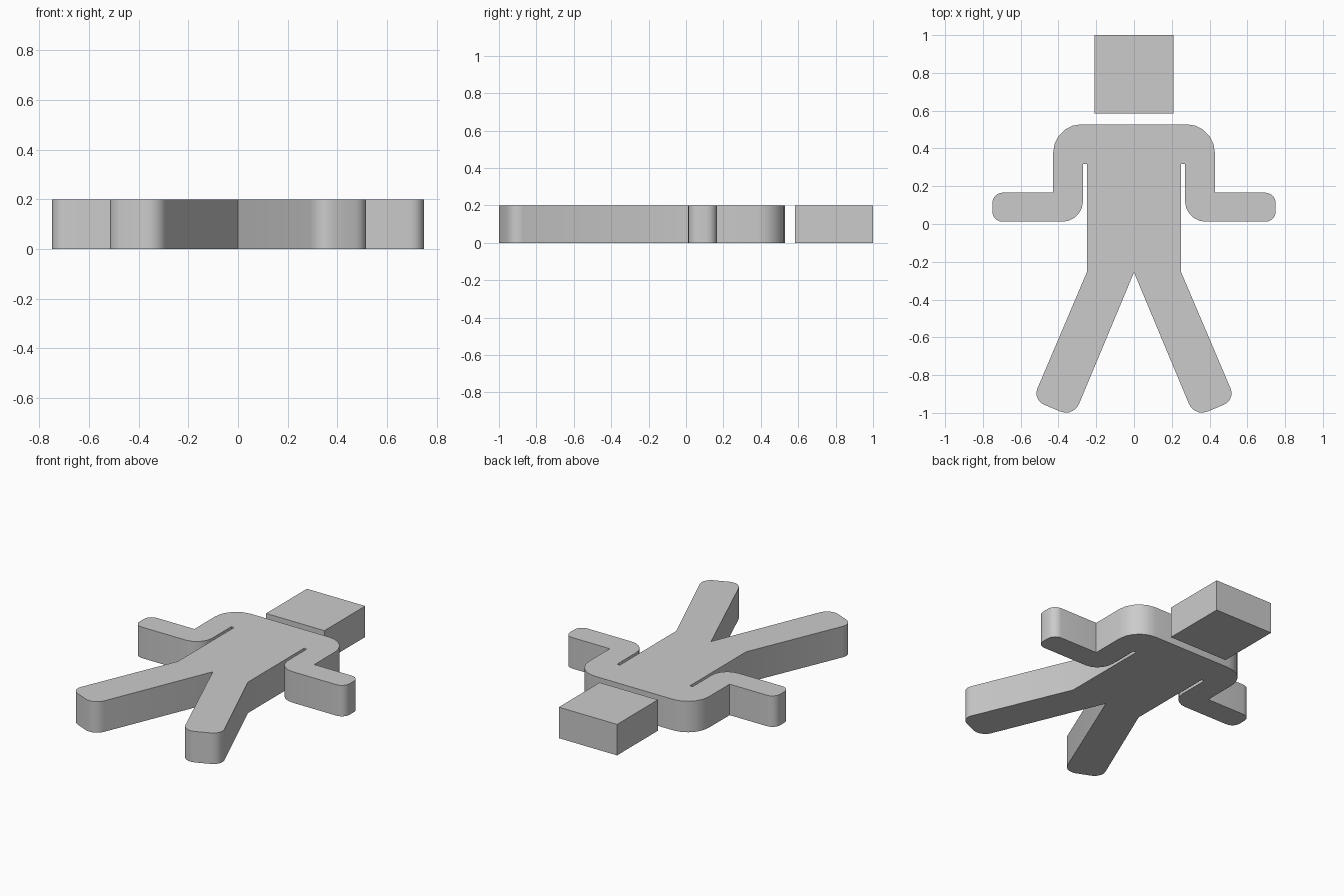
import bpy, bmesh
from math import sin, tan, pi
from mathutils import Vector

if "Cube" in bpy.data.objects:
    bpy.data.objects.remove(bpy.data.objects["Cube"])

HEIGHT = 0.2


def rounded(corners, segments=5):
    """Replace each (x, y, radius) corner with a fillet arc."""
    points = []
    n = len(corners)
    for i, (x, y, r) in enumerate(corners):
        p = Vector((x, y))
        if r == 0:
            points.append(p)
            continue
        a = (Vector(corners[i - 1][:2]) - p).normalized()
        b = (Vector(corners[(i + 1) % n][:2]) - p).normalized()
        half_angle = a.angle(b) / 2
        reach = r / tan(half_angle)
        centre = p + (a + b).normalized() * (r / sin(half_angle))
        d0 = (p + a * reach - centre).normalized()
        d1 = (p + b * reach - centre).normalized()
        points += [centre + d0.slerp(d1, k / segments).normalized() * r
                   for k in range(segments + 1)]
    return points


def slab(name, outline):
    """Extrude a flat outline up to the common thickness."""
    bm = bmesh.new()
    face = bm.faces.new([bm.verts.new((p[0], p[1], 0)) for p in outline])
    top = bmesh.ops.extrude_face_region(bm, geom=[face], use_keep_orig=True)
    verts = [v for v in top["geom"] if isinstance(v, bmesh.types.BMVert)]
    bmesh.ops.translate(bm, verts=verts, vec=(0, 0, HEIGHT))
    bmesh.ops.recalc_face_normals(bm, faces=bm.faces[:])
    mesh = bpy.data.meshes.new(name)
    bm.to_mesh(mesh)
    bm.free()
    obj = bpy.data.objects.new(name, mesh)
    bpy.context.collection.objects.link(obj)
    bpy.ops.object.select_all(action='DESELECT')
    obj.select_set(True)
    bpy.context.view_layer.objects.active = obj
    bpy.ops.object.shade_smooth_by_angle(angle=pi / 6)
    return obj


# Half outline of the body, neck to crotch: (x, y, corner radius)
half = [
    (0, 0.528, 0),
    (0.428, 0.528, 0.15),      # shoulder
    (0.428, 0.166, 0),         # inside of elbow
    (0.75, 0.166, 0.055),      # hand
    (0.75, 0.012, 0.055),
    (0.27, 0.012, 0.11),       # outside of elbow
    (0.27, 0.317, 0),          # armpit
    (0.25, 0.317, 0),
    (0.25, -0.256, 0),         # hip
    (0.537, -0.931, 0.065),    # foot
    (0.32, -1.022, 0.075),
    (0, -0.256, 0),            # crotch
]
right = rounded(half)
left = [Vector((-p.x, p.y)) for p in reversed(right[1:-1])]
slab("body", right + left)

# Square head, floating just above the shoulders
slab("head", [(-0.208, 0.584), (0.208, 0.584), (0.208, 1.0), (-0.208, 1.0)])
